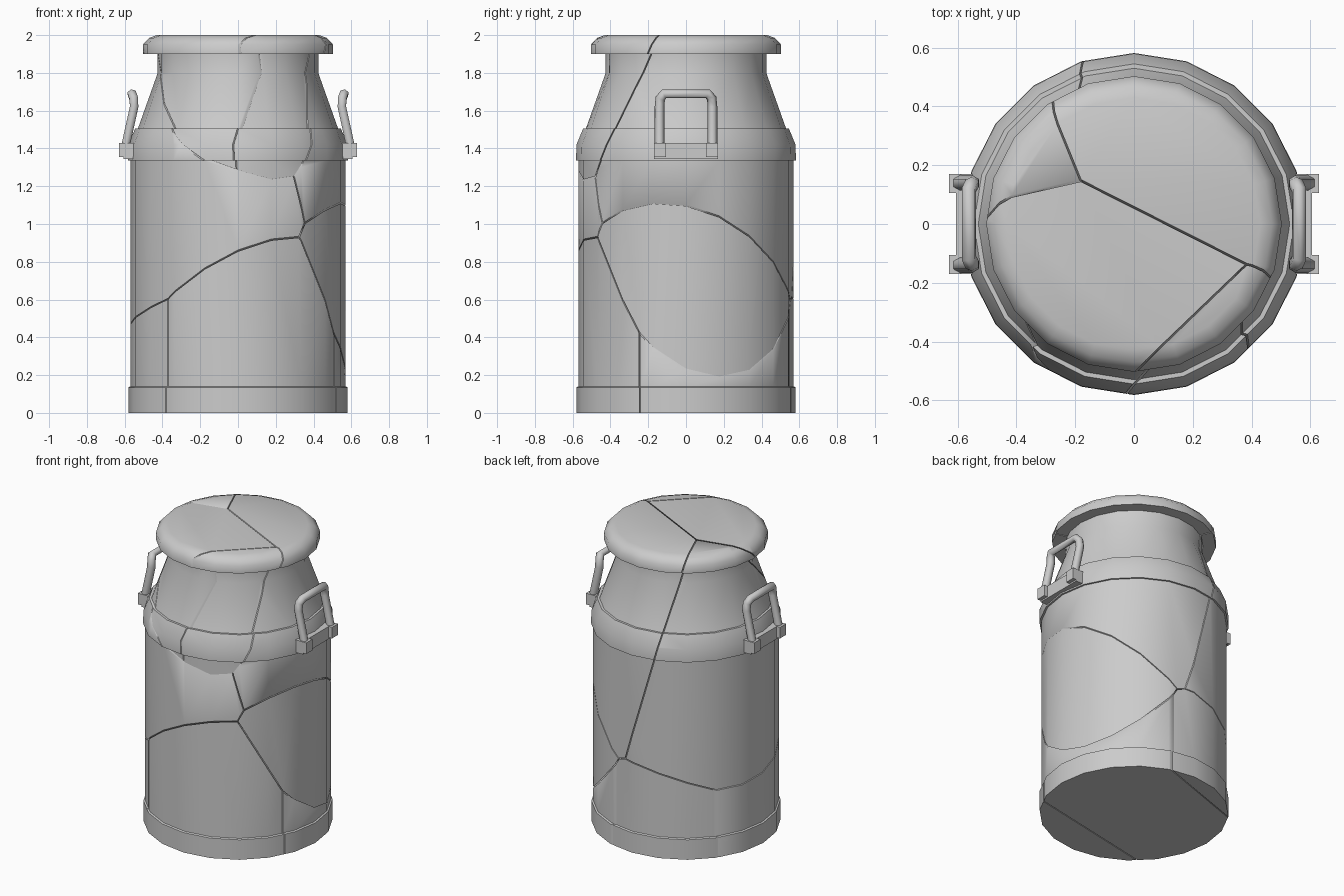
import bpy, bmesh, math
from mathutils import Vector

if "Cube" in bpy.data.objects:
    bpy.data.objects.remove(bpy.data.objects["Cube"])

SIDES = 20
GAP = 0.003      # half width of the cracks

# Outer profile of the can (radius, height), bottom to lid
PROFILE = [(0.58, 0), (0.58, 0.135), (0.57, 0.14), (0.57, 1.335),
           (0.582, 1.335), (0.58, 1.42), (0.545, 1.505), (0.53, 1.505),
           (0.425, 1.8), (0.425, 1.9), (0.503, 1.9), (0.503, 1.95),
           (0.47, 1.985), (0.43, 2.0)]

# Centres of the broken pieces: each piece is the region nearest its centre
PIECES = {
    "upper_left_piece": (-0.55, 0.30, 1.32),
    "upper_back_piece": (0.26, 0.63, 1.56),
    "lid_left_piece": (-0.35, -0.58, 2.25),
    "lid_front_piece": (-0.11, -0.83, 2.27),
    "right_side_piece": (1.09, 0.43, 0.60),
    "base_front_piece": (0.13, -0.73, -0.25),
    "base_middle_piece": (-0.03, 0.05, -0.25),
    "base_back_piece": (-0.30, 0.83, -0.25),
}


def add_object(name, bm):
    mesh = bpy.data.meshes.new(name)
    bm.to_mesh(mesh)
    bm.free()
    obj = bpy.data.objects.new(name, mesh)
    bpy.context.collection.objects.link(obj)
    return obj


def can_body():
    """Closed solid of revolution."""
    bm = bmesh.new()
    rings = []
    for r, z in PROFILE:
        rings.append([bm.verts.new((r * math.cos(math.tau * i / SIDES),
                                    r * math.sin(math.tau * i / SIDES), z))
                      for i in range(SIDES)])
    for a, b in zip(rings, rings[1:]):
        for i in range(SIDES):
            j = (i + 1) % SIDES
            bm.faces.new((a[i], a[j], b[j], b[i]))
    bm.faces.new(rings[0][::-1])
    bm.faces.new(rings[-1])
    return bm


def box(name, lo, hi):
    bm = bmesh.new()
    bmesh.ops.create_cube(bm, size=1)
    for v in bm.verts:
        v.co = [(a + b) / 2 + c * abs(b - a) for a, b, c in zip(lo, hi, v.co)]
    return add_object(name, bm)


# Can body, cracked into pieces
smooth = []
for name, centre in PIECES.items():
    bm = can_body()
    c = Vector(centre)
    for other in PIECES.values():
        if other == centre:
            continue
        n = (Vector(other) - c).normalized()
        bmesh.ops.bisect_plane(bm, geom=bm.verts[:] + bm.edges[:] + bm.faces[:],
                               dist=1e-5, plane_co=(c + Vector(other)) / 2 - n * GAP,
                               plane_no=n, clear_outer=True)
        rim = [e for e in bm.edges if e.is_boundary]
        if rim:
            bmesh.ops.holes_fill(bm, edges=rim, sides=0)
    bmesh.ops.recalc_face_normals(bm, faces=bm.faces[:])
    smooth.append(add_object(name, bm))

# Handles with their mounts, one on each side
for side, s in (("left", -1), ("right", 1)):
    half = [(0.605, 0.14, 1.37), (0.55, 0.14, 1.62), (0.552, 0.136, 1.665),
            (0.562, 0.115, 1.69)]
    path = half + [(x, -y, z) for x, y, z in reversed(half)]
    curve = bpy.data.curves.new(side + "_handle", 'CURVE')
    curve.dimensions = '3D'
    curve.bevel_depth = 0.026
    curve.bevel_resolution = 1
    curve.use_fill_caps = True
    spline = curve.splines.new('POLY')
    spline.points.add(len(path) - 1)
    for p, (x, y, z) in zip(spline.points, path):
        p.co = (s * x, y, z, 1)
    bpy.context.collection.objects.link(bpy.data.objects.new(side + "_handle", curve))

    box(side + "_handle_plate", (s * 0.53, -0.17, 1.345), (s * 0.605, 0.17, 1.43))
    for end, t in (("front", -1), ("back", 1)):
        box(f"{side}_{end}_handle_clamp", (s * 0.55, t * 0.105, 1.355),
            (s * 0.63, t * 0.17, 1.43))

# Smooth shading with sharp rims and crack edges
bpy.ops.object.select_all(action='DESELECT')
for obj in smooth:
    obj.select_set(True)
bpy.context.view_layer.objects.active = smooth[0]
bpy.ops.object.shade_smooth_by_angle(angle=math.radians(50))
